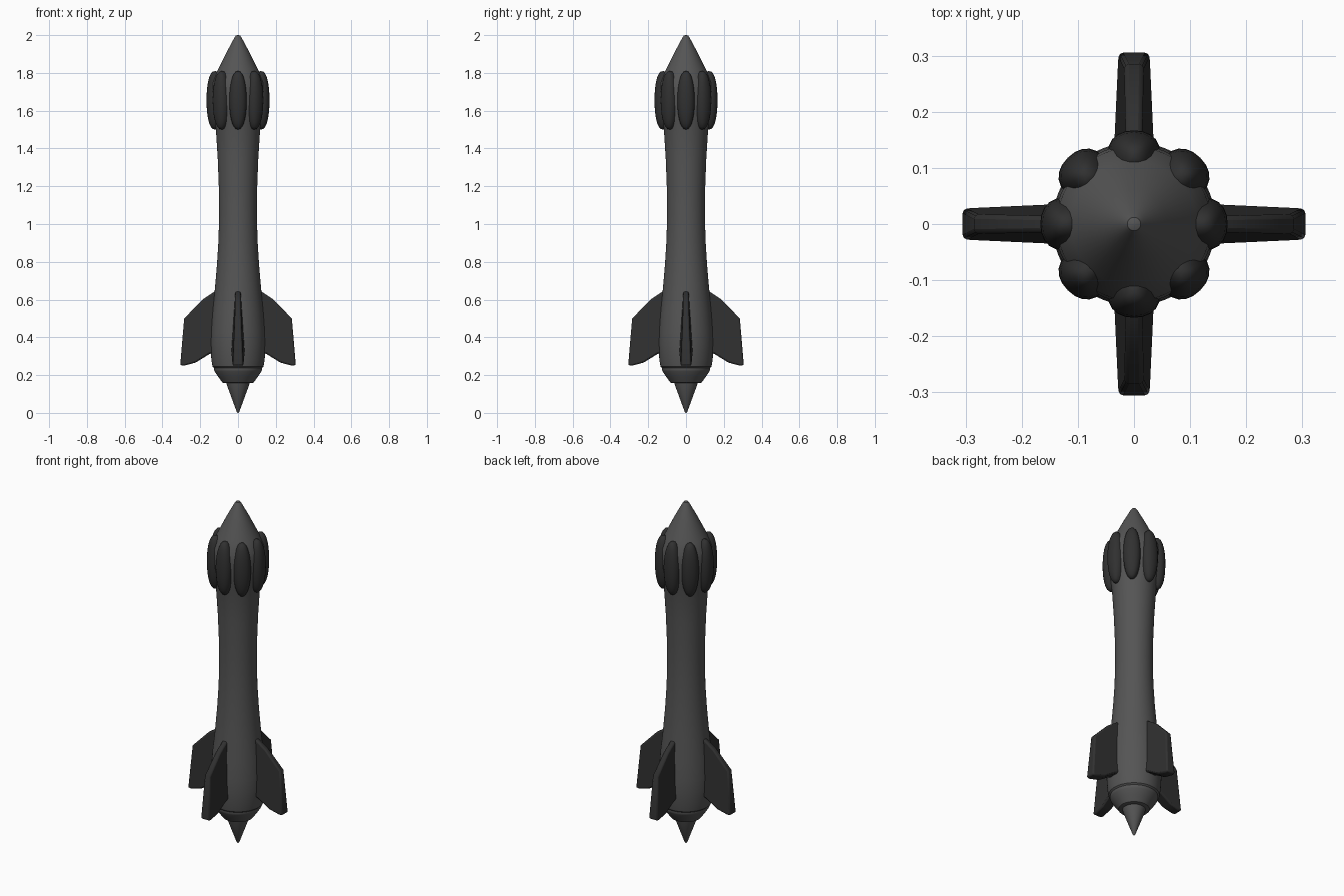
import bpy, bmesh, math
from mathutils import Matrix

if "Cube" in bpy.data.objects:
    bpy.data.objects.remove(bpy.data.objects["Cube"])

def material(name, v):
    m = bpy.data.materials.new(name)
    m.diffuse_color = (v, v, v, 1)
    m.use_nodes = True
    m.node_tree.nodes["Principled BSDF"].inputs["Base Color"].default_value = m.diffuse_color
    return m

grey = material("mid grey", 0.09)
dark = material("dark grey", 0.03)

def finish(name, bm, mat, angle=35, bevel=0):
    bmesh.ops.recalc_face_normals(bm, faces=bm.faces)
    me = bpy.data.meshes.new(name)
    bm.to_mesh(me)
    bm.free()
    ob = bpy.data.objects.new(name, me)
    bpy.context.collection.objects.link(ob)
    me.materials.append(mat)
    if bevel:
        b = ob.modifiers.new("bevel", 'BEVEL')
        b.width, b.segments, b.limit_method = bevel, 2, 'ANGLE'
        b.angle_limit = math.radians(40)
    bpy.ops.object.select_all(action='DESELECT')
    bpy.context.view_layer.objects.active = ob
    ob.select_set(True)
    bpy.ops.object.shade_smooth_by_angle(angle=math.radians(angle))
    return ob

def lathe(name, profile, mat, n=48):
    bm = bmesh.new()
    rings = [[bm.verts.new((r * math.cos(2 * math.pi * i / n), r * math.sin(2 * math.pi * i / n), z))
              for i in range(n)] for r, z in profile]
    for a, b in zip(rings, rings[1:]):
        for i in range(n):
            j = (i + 1) % n
            bm.faces.new((a[i], a[j], b[j], b[i]))
    bm.faces.new(rings[0])
    bm.faces.new(rings[-1])
    return finish(name, bm, mat)

# waisted hull with pointed nose
lathe("hull", [(.125, .236), (.135, .245), (.141, .28), (.146, .36), (.144, .43), (.136, .53),
               (.122, .66), (.111, .79), (.103, .92), (.100, 1.05), (.101, 1.18), (.107, 1.34),
               (.117, 1.5), (.130, 1.57), (.139, 1.64), (.141, 1.70), (.137, 1.75), (.112, 1.805),
               (.060, 1.91), (.020, 1.985), (.012, 1.997), (.004, 2.0)], grey)

# tail collar and exhaust cone
lathe("tail_collar", [(.072, .157), (.082, .160), (.104, .190), (.124, .220), (.128, .230), (.126, .245)], grey)
lathe("exhaust_cone", [(.002, 0), (.007, .006), (.058, .145), (.063, .165)], grey)

# eight bulging pods around the head
for k in range(8):
    bm = bmesh.new()
    bmesh.ops.create_uvsphere(bm, u_segments=20, v_segments=14, radius=1)
    for v in bm.verts:
        x, y, z = v.co
        v.co = (.121 + .046 * math.copysign(abs(x) ** .8, x), .047 * math.copysign(abs(y) ** .9, y),
                1.655 + .155 * z)
    bm.transform(Matrix.Rotation(k * math.pi / 4, 4, 'Z'))
    finish("pod_%d" % (k + 1), bm, dark, 50)

# four swept fins, thinner towards the top
outline = [(.09, .65), (.125, .642), (.185, .602), (.285, .50), (.306, .252),
           (.285, .250), (.225, .266), (.15, .312), (.09, .33)]
for k in range(4):
    bm = bmesh.new()
    sides = []
    for s in (-1, 1):
        row = []
        for r, z in outline:
            t = .034 - .020 * max(0, (z - .30) / .35) - .006 * max(0, (r - .15) / .15)
            row.append(bm.verts.new((r, s * t, z)))
        sides.append(row)
        bm.faces.new(row)
    n = len(outline)
    for i in range(n):
        j = (i + 1) % n
        bm.faces.new((sides[0][i], sides[0][j], sides[1][j], sides[1][i]))
    bm.transform(Matrix.Rotation(k * math.pi / 2, 4, 'Z'))
    finish("fin_%d" % (k + 1), bm, dark, 40, .008)
